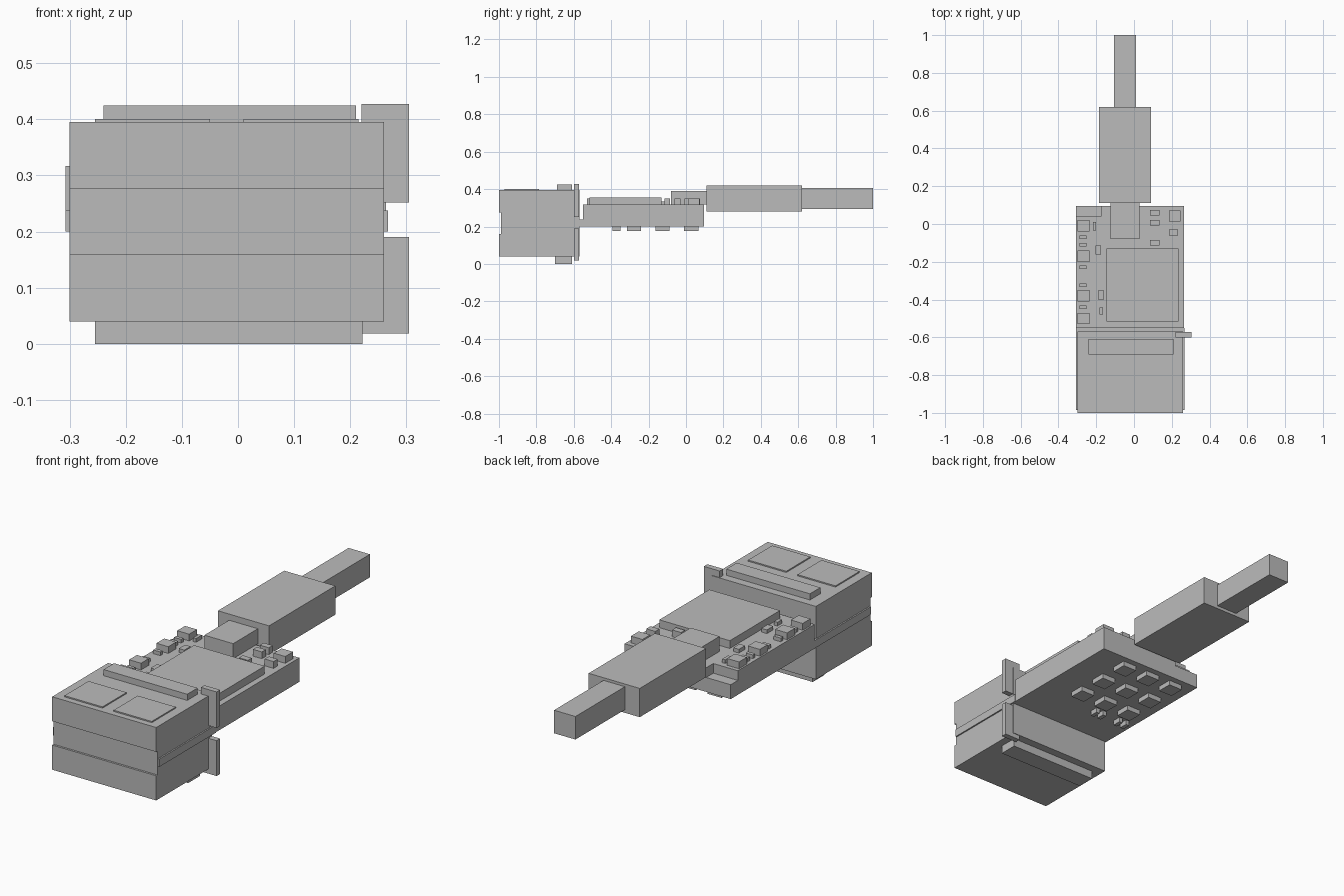
import bpy
import bmesh

cube = bpy.data.objects.get("Cube")
if cube:
    bpy.data.objects.remove(cube, do_unlink=True)

grey = bpy.data.materials.new("plain_grey")
grey.use_nodes = True
colour = (0.5, 0.5, 0.5, 1)
grey.diffuse_color = colour
grey.node_tree.nodes["Principled BSDF"].inputs["Base Color"].default_value = colour


def finish(name, bm):
    mesh = bpy.data.meshes.new(name)
    bm.to_mesh(mesh)
    bm.free()
    mesh.materials.append(grey)
    bpy.context.collection.objects.link(bpy.data.objects.new(name, mesh))


def box(name, x, y, z):
    """Block spanning the given (low, high) ranges."""
    bm = bmesh.new()
    bmesh.ops.create_cube(bm, size=1)
    for v in bm.verts:
        v.co = [(a + b) / 2 + c * (b - a) for (a, b), c in zip((x, y, z), v.co)]
    finish(name, bm)


def prism(name, outline, low, high):
    """Vertical extrusion of an outline."""
    bm = bmesh.new()
    face = bm.faces.new([bm.verts.new((x, y, low)) for x, y in outline])
    top = bmesh.ops.extrude_face_region(bm, geom=[face])["geom"]
    for v in top:
        if isinstance(v, bmesh.types.BMVert):
            v.co.z = high
    bmesh.ops.recalc_face_normals(bm, faces=bm.faces)
    finish(name, bm)


# Layered front housing with a set-back middle band
WIDE = (-0.30, 0.26)
box("housing_lower", WIDE, (-1, -0.57), (0.04, 0.16))
box("housing_middle", WIDE, (-0.99, -0.57), (0.16, 0.276))
box("housing_upper", WIDE, (-1, -0.57), (0.276, 0.395))
box("inner_strip", (-0.307, 0.267), (-0.985, -0.55), (0.2, 0.238))

# Bars, shallow plates and side tabs on the housing
box("top_bar", (-0.24, 0.21), (-0.69, -0.61), (0.395, 0.425))
box("bottom_bar", (-0.255, 0.222), (-0.70, -0.61), (0, 0.04))
for side, x in (("right", (-0.255, -0.05)), ("left", (0.01, 0.215))):
    box("top_plate_" + side, x, (-0.97, -0.785), (0.395, 0.401))
for level, z in (("upper", (0.252, 0.427)), ("lower", (0.018, 0.19))):
    box("side_tab_" + level, (0.22, 0.305), (-0.60, -0.573), z)

# Circuit board with a lowered corner
prism("board", [(-0.307, -0.55), (0.264, -0.55), (0.264, 0.095),
                (-0.175, 0.095), (-0.175, 0.04), (-0.307, 0.04)], 0.2, 0.317)
box("board_corner_ledge", (-0.307, -0.175), (0.04, 0.095), (0.2, 0.27))
box("main_chip", (-0.145, 0.235), (-0.515, -0.13), (0.317, 0.355))

# Connector, thick handle and slim tail
box("connector", (-0.125, 0.03), (-0.08, 0.11), (0.317, 0.39))
box("handle", (-0.185, 0.09), (0.11, 0.62), (0.28, 0.42))
box("tail", (-0.105, 0.01), (0.62, 1), (0.295, 0.407))


def component(name, x, y, w, d, low=0.317, high=0.35):
    box(name, (x - w / 2, x + w / 2), (y - d / 2, y + d / 2), (low, high))


# Small parts on top of the board
for y in (-0.01, -0.17, -0.38, -0.5):
    component("edge_block", -0.267, y, 0.064, 0.06)
for y in (-0.07, -0.11, -0.23, -0.325, -0.44):
    component("edge_chip", -0.27, y, 0.038, 0.018, high=0.335)
for x, y, w, d in ((-0.21, -0.012, 0.016, 0.044), (-0.19, -0.138, 0.03, 0.048),
                   (-0.175, -0.375, 0.03, 0.048), (-0.173, -0.46, 0.018, 0.036)):
    component("inner_chip", x, y, w, d, high=0.335)
for y in (0.06, 0.007, -0.1):
    component("rear_chip", 0.11, y, 0.048, 0.03)
component("rear_block", 0.215, 0.042, 0.062, 0.06)
component("rear_side_chip", 0.21, -0.045, 0.048, 0.032)

# Grid of pads and paired chips under the board
for x in (0.08, -0.06, -0.2):
    for y in (0.028, -0.125, -0.278):
        component("under_pad", x, y, 0.075, 0.075, 0.176, 0.2)
for x in (-0.075, -0.115, -0.215, -0.255):
    component("under_chip", x, -0.372, 0.02, 0.042, 0.176, 0.2)
